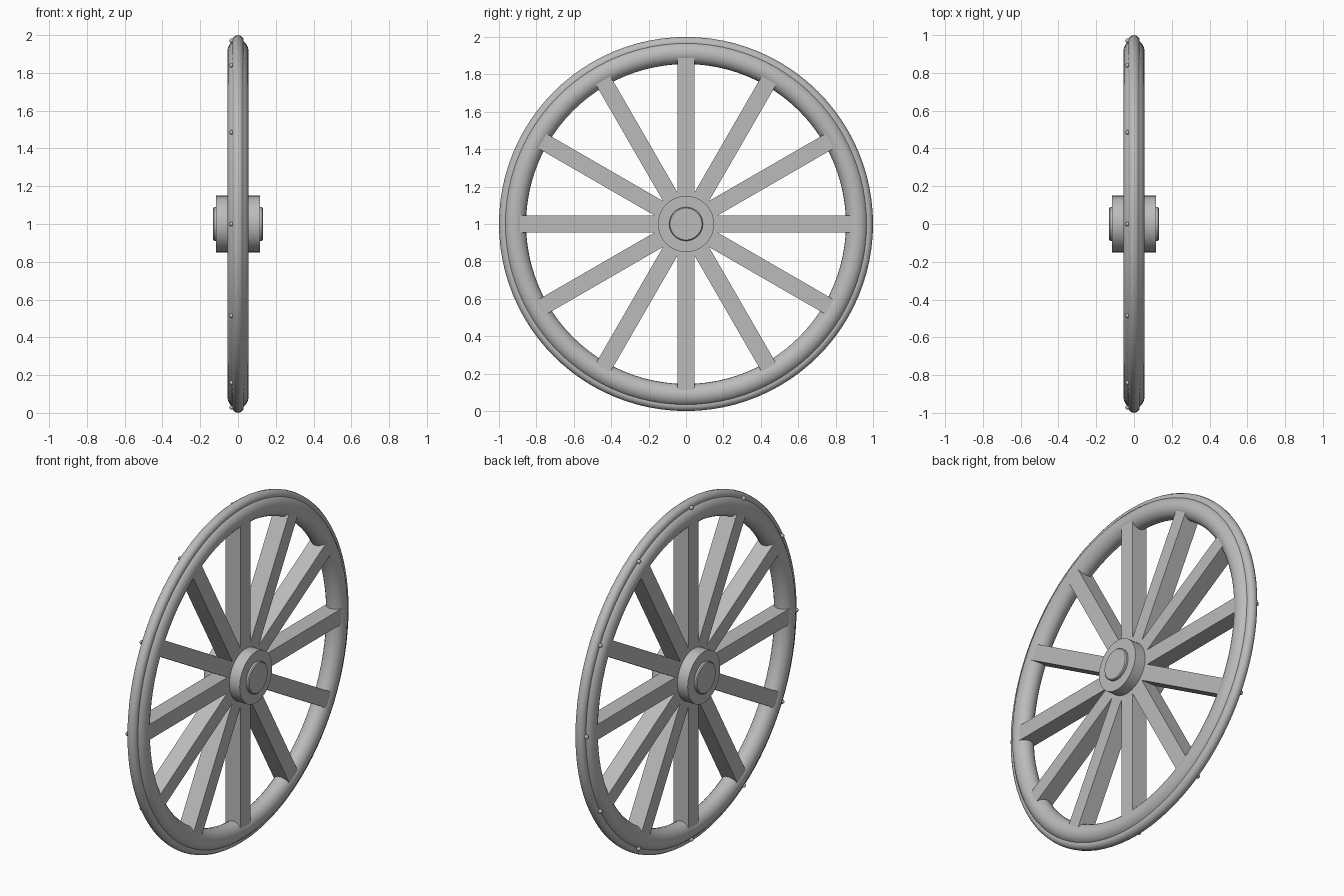
import bpy, bmesh, math
from mathutils import Matrix, Vector

cube = bpy.data.objects.get("Cube")
if cube:
    bpy.data.objects.remove(cube, do_unlink=True)

grey = bpy.data.materials.new("plain_grey")
grey.use_nodes = True
colour = (0.5, 0.5, 0.5, 1)
grey.diffuse_color = colour
grey.node_tree.nodes["Principled BSDF"].inputs["Base Color"].default_value = colour

CENTRE = Vector((0, 0, 1))
COUNT = 12


def finish(name, bm, smooth=True):
    """Turn a bmesh into an object placed at the wheel centre."""
    bmesh.ops.recalc_face_normals(bm, faces=bm.faces)
    mesh = bpy.data.meshes.new(name)
    bm.to_mesh(mesh)
    bm.free()
    mesh.materials.append(grey)
    obj = bpy.data.objects.new(name, mesh)
    obj.location = CENTRE
    bpy.context.collection.objects.link(obj)
    if smooth:
        bpy.ops.object.select_all(action='DESELECT')
        obj.select_set(True)
        bpy.context.view_layer.objects.active = obj
        bpy.ops.object.shade_smooth_by_angle(angle=math.radians(35))
    return obj


def lathe(name, profile, closed, steps=96):
    """Revolve (x, radius) points around the axle."""
    bm = bmesh.new()
    verts = [bm.verts.new((x, 0, r)) for x, r in profile]
    edges = [bm.edges.new(pair) for pair in zip(verts, verts[1:])]
    if closed:
        edges.append(bm.edges.new((verts[-1], verts[0])))
    bmesh.ops.spin(bm, geom=verts + edges, cent=(0, 0, 0), axis=(1, 0, 0),
                   angle=math.tau, steps=steps, use_duplicate=False)
    bmesh.ops.remove_doubles(bm, verts=bm.verts, dist=0.0001)
    return finish(name, bm)


def ring(name, radius, half_width, half_depth, sides):
    angles = [math.tau * i / sides for i in range(sides)]
    lathe(name, [(half_width * math.cos(a), radius + half_depth * math.sin(a))
                 for a in angles], True)


# Rounded rim and the narrower tyre around it
ring("rim", 0.915, 0.056, 0.06, 20)
ring("tyre", 0.97, 0.03, 0.03, 16)

# Hub drum with a slightly raised cap on each end
half = [(0.132, 0), (0.132, 0.085), (0.127, 0.09), (0.116, 0.09), (0.116, 0.15)]
lathe("hub", half + [(-x, r) for x, r in reversed(half)], False, 48)

# Square spokes and one small rivet by each spoke on the right side of the rim
for i in range(COUNT):
    turn = Matrix.Rotation(math.tau * i / COUNT, 4, 'X')

    bm = bmesh.new()
    inner, outer = 0.05, 0.89
    place = Matrix.Translation((0, 0, (inner + outer) / 2))
    size = Matrix.Diagonal((0.098, 0.09, outer - inner, 1))
    bmesh.ops.create_cube(bm, size=1, matrix=turn @ place @ size)
    finish(f"spoke_{i + 1}", bm, smooth=False)

    bm = bmesh.new()
    bmesh.ops.create_uvsphere(bm, u_segments=12, v_segments=8, radius=0.012,
                              matrix=turn @ Matrix.Translation((-0.034, 0, 0.97)))
    finish(f"rivet_{i + 1}", bm)
